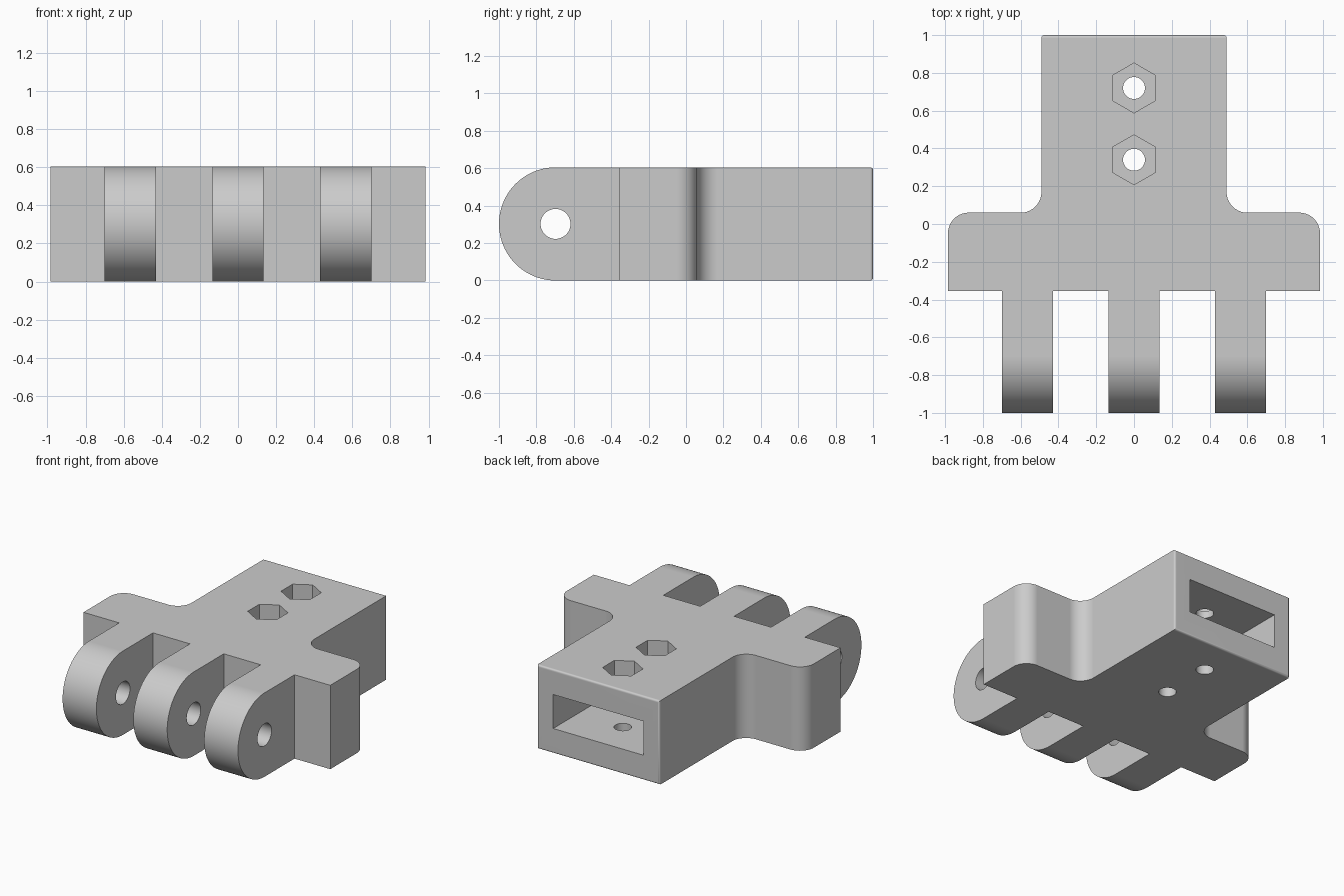
import bpy, bmesh
from math import radians, cos, sin
from mathutils import Matrix, Vector

if "Cube" in bpy.data.objects:
    bpy.data.objects.remove(bpy.data.objects["Cube"], do_unlink=True)

H = 0.605            # thickness
MID = H / 2
BOLT_Y = (0.34, 0.72)


def arc(cx, cy, r, a0, a1, n):
    """Points on an arc, angles in degrees."""
    angles = [radians(a0 + (a1 - a0) * i / n) for i in range(n + 1)]
    return [(cx + r * cos(a), cy + r * sin(a)) for a in angles]


def prism(name, points, axis, start, end):
    """Extrude a flat profile along x (profile in y, z) or z (profile in x, y)."""
    bm = bmesh.new()
    place = (lambda u, v: (start, u, v)) if axis == "x" else (lambda u, v: (u, v, start))
    step = Vector((1, 0, 0) if axis == "x" else (0, 0, 1)) * (end - start)
    face = bm.faces.new([bm.verts.new(place(u, v)) for u, v in points])
    top = bmesh.ops.extrude_face_region(bm, geom=[face])["geom"]
    bmesh.ops.translate(bm, vec=step, verts=[g for g in top if isinstance(g, bmesh.types.BMVert)])
    bmesh.ops.recalc_face_normals(bm, faces=bm.faces)
    mesh = bpy.data.meshes.new(name)
    bm.to_mesh(mesh)
    bm.free()
    obj = bpy.data.objects.new(name, mesh)
    bpy.context.collection.objects.link(obj)
    return obj


def combine(target, tool, operation):
    """Apply a boolean and discard the helper."""
    tool.hide_render = True
    mod = target.modifiers.new(operation, "BOOLEAN")
    mod.operation, mod.solver, mod.object = operation, "EXACT", tool
    bpy.ops.object.modifier_apply(modifier=mod.name)
    bpy.data.objects.remove(tool, do_unlink=True)


# Plan outline: tongue, filleted shoulders and three fingers, mirrored in x
half = arc(0.475, 0.985, 0.015, 90, 0, 4)
half += arc(0.60, 0.17, 0.11, 180, 270, 16)
half += arc(0.875, -0.05, 0.11, 90, 0, 16)
half += [(0.985, -0.355), (0.70, -0.355), (0.70, -1.1), (0.43, -1.1),
         (0.43, -0.355), (0.135, -0.355), (0.135, -1.1)]
outline = half + [(-x, y) for x, y in reversed(half)]
bracket = prism("hinge_bracket", outline, "z", -0.1, H + 0.1)
bpy.ops.object.select_all(action="DESELECT")
bpy.context.view_layer.objects.active = bracket
bracket.select_set(True)

# Side outline: round knuckles at the front, softened edge at the back
side = arc(MID - 1, MID, MID, 90, 270, 48)
side += arc(0.985, 0.015, 0.015, -90, 0, 4) + arc(0.985, H - 0.015, 0.015, 0, 90, 4)
combine(bracket, prism("side_profile", side, "x", -1.2, 1.2), "INTERSECT")

# Hinge pin hole
combine(bracket, prism("pin_cutter", arc(MID - 1, MID, 0.08, 0, 352.5, 47), "x", -1.2, 1.2),
        "DIFFERENCE")

# Rectangular socket open at the back
socket = [(0.06, 0.18), (1.2, 0.18), (1.2, 0.425), (0.06, 0.425)]
combine(bracket, prism("socket_cutter", socket, "x", -0.36, 0.36), "DIFFERENCE")

# Bolt holes with hexagonal nut recesses
for y in BOLT_Y:
    combine(bracket, prism("bolt_cutter", arc(0, y, 0.058, 0, 348.75, 31), "z", -0.2, 0.8),
            "DIFFERENCE")
    combine(bracket, prism("nut_cutter", arc(0, y, 0.132, 30, 330, 5), "z", 0.475, 0.8),
            "DIFFERENCE")

# Plain grey finish
grey = bpy.data.materials.new("plain_grey")
colour = (0.6, 0.6, 0.6, 1)
grey.use_nodes = True
grey.diffuse_color = colour
grey.node_tree.nodes["Principled BSDF"].inputs["Base Color"].default_value = colour
bracket.data.materials.clear()
bracket.data.materials.append(grey)
for poly in bracket.data.polygons:
    poly.material_index = 0

# Smooth curves with crisp edges and flat planes
bpy.ops.object.shade_smooth_by_angle(angle=radians(30))
normals = bracket.modifiers.new("flat_planes", "WEIGHTED_NORMAL")
normals.keep_sharp = True
